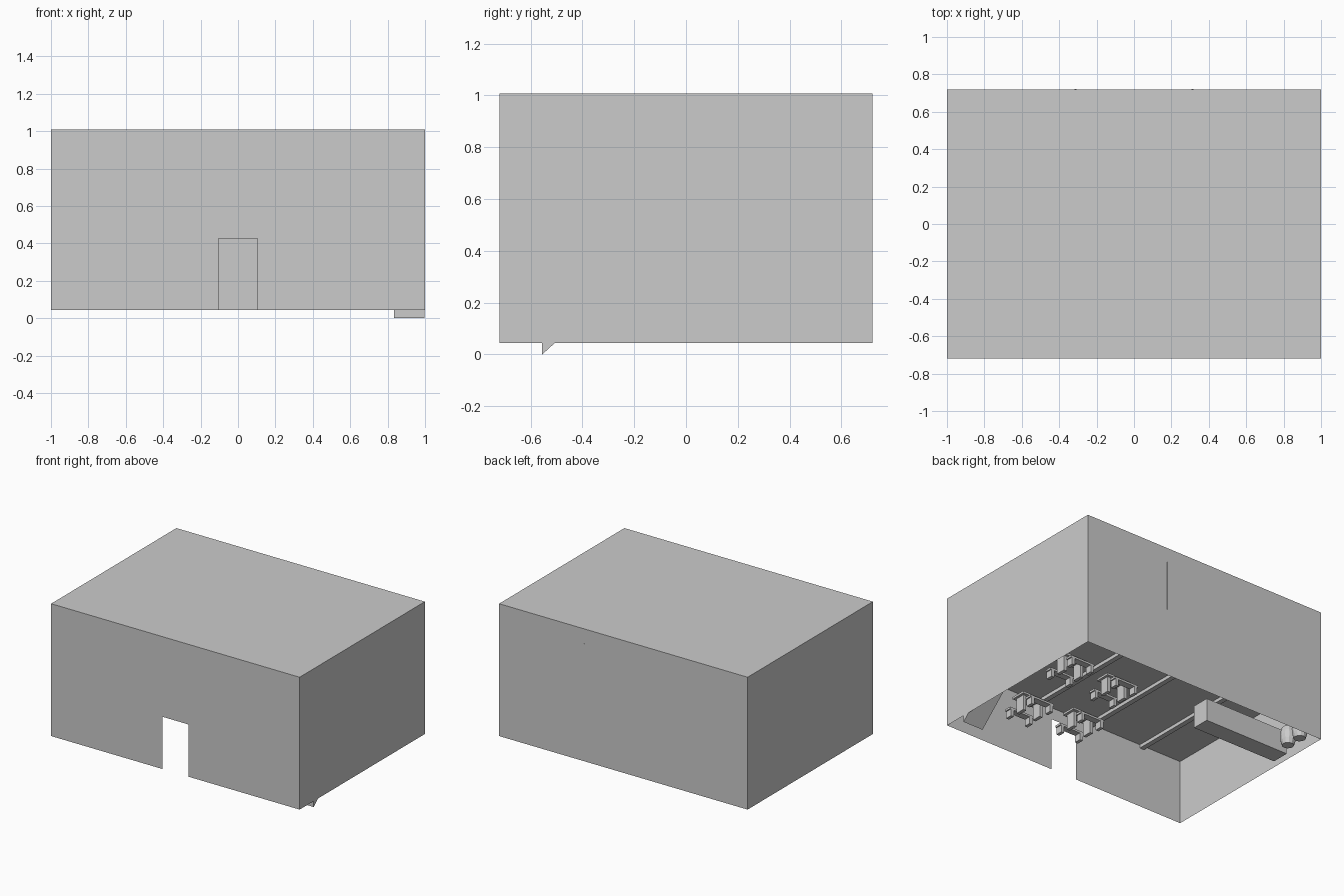
import bpy, bmesh, math

if "Cube" in bpy.data.objects:
    bpy.data.objects.remove(bpy.data.objects["Cube"])

HX, HY, Z0, Z1 = 1.0, 0.72, 0.045, 1.0
FLOOR_Z = 0.51


def mesh_object(name, verts, faces):
    me = bpy.data.meshes.new(name)
    me.from_pydata(verts, [], faces)
    me.update()
    ob = bpy.data.objects.new(name, me)
    bpy.context.collection.objects.link(ob)
    return ob


def box(name, x, y, z):
    """Box from (min, max) ranges."""
    v = [(a, b, c) for a in x for b in y for c in z]
    f = [(0, 1, 3, 2), (4, 6, 7, 5), (0, 4, 5, 1), (2, 3, 7, 6), (0, 2, 6, 4), (1, 5, 7, 3)]
    return mesh_object(name, v, f)


def prism_x(name, profile, x0, x1):
    """Extrude a (y, z) profile along x."""
    n = len(profile)
    v = [(x, y, z) for x in (x0, x1) for y, z in profile]
    f = [tuple(reversed(range(n))), tuple(range(n, 2 * n))]
    f += [(i, (i + 1) % n, n + (i + 1) % n, n + i) for i in range(n)]
    ob = mesh_object(name, v, f)
    bm = bmesh.new()
    bm.from_mesh(ob.data)
    bmesh.ops.recalc_face_normals(bm, faces=bm.faces)
    bm.to_mesh(ob.data)
    bm.free()
    return ob


def wall(name, a, b, z0=Z0, z1=Z1):
    """Single-sheet wall between two plan points."""
    return mesh_object(name, [(*a, z0), (*b, z0), (*b, z1), (*a, z1)], [(0, 1, 2, 3)])


# Outer shell: thin walls, door opening in the front, flat roof
wall("right_wall", (HX, -HY), (HX, HY))
wall("back_wall", (HX, HY), (-HX, HY))
wall("left_wall", (-HX, HY), (-HX, -HY))
wall("front_wall_left", (-HX, -HY), (-0.105, -HY))
wall("front_wall_right", (0.105, -HY), (HX, -HY))
wall("front_wall_over_door", (-0.105, -HY), (0.105, -HY), 0.425, Z1)
box("roof", (-HX, HX), (-HY, HY), (Z1, 1.008))

# Upper floor slab, leaving a stairwell on the right
IN = 0.997
box("upper_floor", (-IN, 0.83), (-0.717, 0.717), (FLOOR_Z, 0.54))
box("upper_floor_front_corner", (0.83, IN), (-0.717, -0.35), (FLOOR_Z, 0.54))
box("upper_floor_back_corner", (0.83, IN), (0.04, 0.717), (FLOOR_Z, 0.54))

# Beams under the upper floor
for i in range(4):
    cx = -0.67 + i * 0.447
    box(f"beam_{i}", (cx - 0.018, cx + 0.018), (-0.717, 0.717), (FLOOR_Z - 0.025, FLOOR_Z))

# Upstairs partition walls
for s in (-1, 1):
    box("partition", (s * 0.313 - 0.006, s * 0.313 + 0.006), (0.05, HY + 0.0005), (0.54, 0.90))

# Staircase: stepped top, sloping underside
steps, y0, run, rise = 12, -0.555, 0.0495, 0.045
profile = []
for i in range(steps):
    profile += [(y0 + i * run, i * rise + (0.045 if i else 0.0)),
                (y0 + i * run, (i + 1) * rise + 0.045)]
profile += [(y0 + steps * run, steps * rise + 0.045), (y0 + steps * run, steps * rise)]
prism_x("stairs", profile, 0.835, 0.998)

# Bar counter and barrels behind it
box("counter", (-0.95, -0.264), (0.30, 0.43), (Z0, 0.21))


def barrel(name, x, y):
    rings = [(0.040, 0.0), (0.050, 0.035), (0.053, 0.065), (0.050, 0.095), (0.040, 0.13)]
    n = 12
    v = [(x + r * math.cos(2 * math.pi * k / n), y + r * math.sin(2 * math.pi * k / n), Z0 + z)
         for r, z in rings for k in range(n)]
    f = [(j * n + k, j * n + (k + 1) % n, (j + 1) * n + (k + 1) % n, (j + 1) * n + k)
         for j in range(len(rings) - 1) for k in range(n)]
    f += [tuple(reversed(range(n))), tuple(range(len(v) - n, len(v)))]
    mesh_object(name, v, f)


for i, y in enumerate((0.52, 0.64)):
    barrel(f"barrel_{i}", -0.885, y)

# Tables with a bench on each side
for i, (cx, cy) in enumerate([(0.40, 0.27), (0.28, -0.22), (0.67, -0.27), (0.80, 0.30)]):
    box(f"table_top_{i}", (cx - 0.10, cx + 0.10), (cy - 0.055, cy + 0.055), (0.155, 0.17))
    for s in (-1, 1):
        box(f"table_leg_{i}", (cx + s * 0.07 - 0.012, cx + s * 0.07 + 0.012),
            (cy - 0.035, cy + 0.035), (Z0, 0.155))
        by = cy + s * 0.105
        box(f"bench_{i}", (cx - 0.10, cx + 0.10), (by - 0.025, by + 0.025), (0.095, 0.11))
        for t in (-1, 1):
            box(f"bench_leg_{i}", (cx + t * 0.08 - 0.012, cx + t * 0.08 + 0.012),
                (by - 0.025, by + 0.025), (Z0, 0.095))
